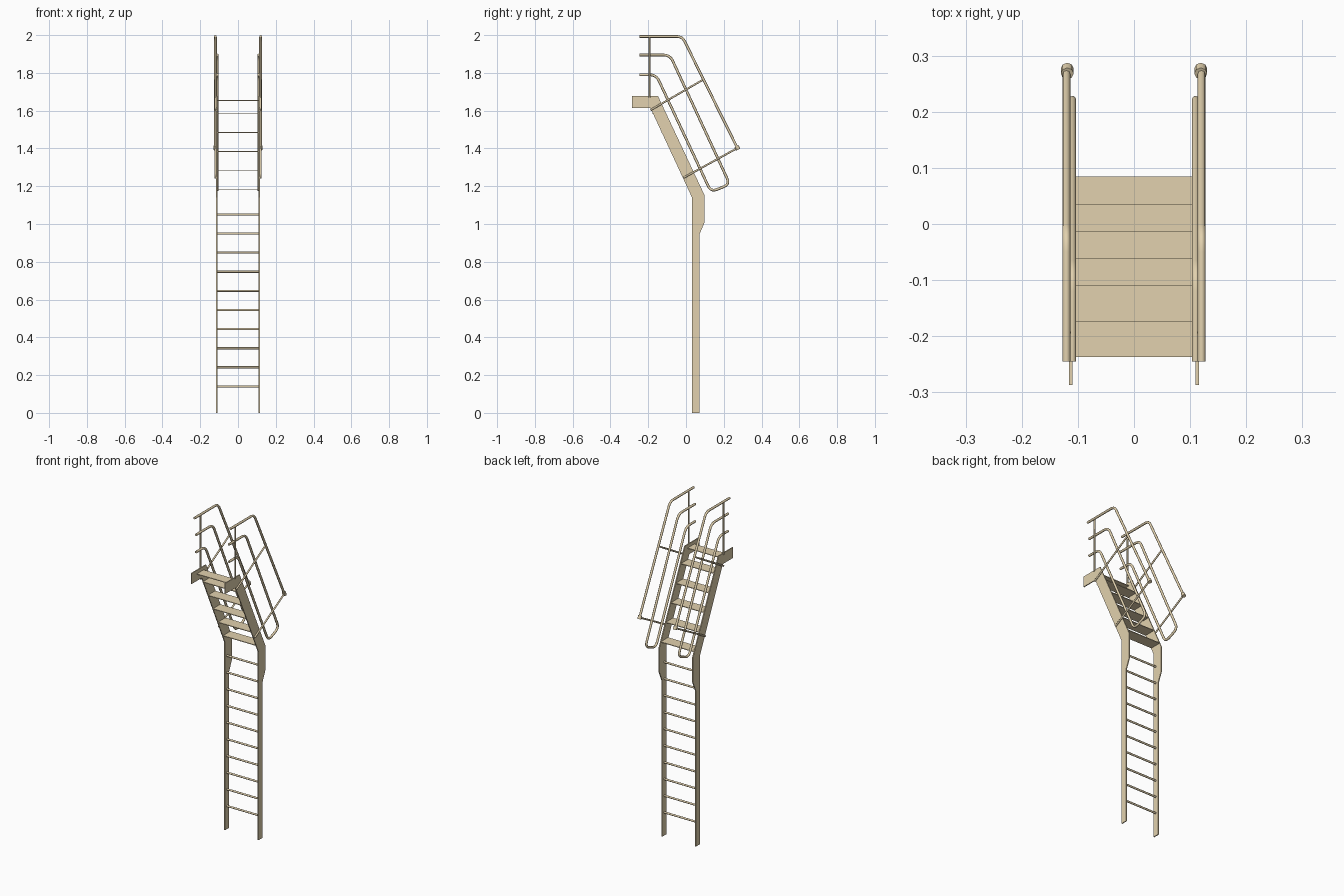
import bpy, bmesh, math
from mathutils import Vector

cube = bpy.data.objects.get("Cube")
if cube:
    bpy.data.objects.remove(cube, do_unlink=True)

# One sandy tan for everything
tan = bpy.data.materials.new("sandy_tan")
tan.use_nodes = True
colour = (0.76, 0.64, 0.425, 1)
tan.diffuse_color = colour
tan.node_tree.nodes["Principled BSDF"].inputs["Base Color"].default_value = colour


def activate(obj):
    bpy.ops.object.select_all(action='DESELECT')
    bpy.context.view_layer.objects.active = obj
    obj.select_set(True)


def rounded(points, radius):
    """Replace inner corners of a path with short arcs."""
    pts = [Vector(p) for p in points]
    out = [pts[0]]
    for a, b, c in zip(pts, pts[1:], pts[2:]):
        start = b + (a - b).normalized() * radius
        end = b + (c - b).normalized() * radius
        for i in range(6):
            t = i / 5
            out.append(start.lerp(b, t).lerp(b.lerp(end, t), t))
    return out + [pts[-1]]


def tube(name, points, radius, bend=0.0):
    curve = bpy.data.curves.new(name, 'CURVE')
    curve.dimensions = '3D'
    curve.bevel_depth = radius
    curve.bevel_resolution = 2
    curve.use_fill_caps = True
    path = rounded(points, bend) if bend else points
    spline = curve.splines.new('POLY')
    spline.points.add(len(path) - 1)
    for point, co in zip(spline.points, path):
        point.co = (*co, 1)
    obj = bpy.data.objects.new(name, curve)
    bpy.context.collection.objects.link(obj)
    activate(obj)
    bpy.ops.object.convert(target='MESH')
    obj = bpy.context.object
    obj.data.materials.clear()
    obj.data.materials.append(tan)
    bpy.ops.object.shade_smooth_by_angle(angle=math.radians(50))


def plate(name, outline, x, thickness):
    """Extrude a side (y, z) outline along x."""
    bm = bmesh.new()
    face = bm.faces.new([bm.verts.new((x - thickness / 2, y, z)) for y, z in outline])
    grown = bmesh.ops.extrude_face_region(bm, geom=[face])
    moved = [v for v in grown["geom"] if isinstance(v, bmesh.types.BMVert)]
    bmesh.ops.translate(bm, verts=moved, vec=(thickness, 0, 0))
    bmesh.ops.recalc_face_normals(bm, faces=bm.faces)
    mesh = bpy.data.meshes.new(name)
    bm.to_mesh(mesh)
    bm.free()
    mesh.materials.append(tan)
    obj = bpy.data.objects.new(name, mesh)
    bpy.context.collection.objects.link(obj)


# Side profiles as (y, z)
STRINGER = [(0.032, 0), (0.071, 0), (0.071, 0.945), (0.097, 1.005), (0.097, 1.155),
            (-0.148, 1.677), (-0.287, 1.677), (-0.287, 1.613), (-0.188, 1.613), (0.032, 1.14)]
TOP_RAIL = [(-0.245, 1.993), (-0.02, 1.993), (0.272, 1.402)]
LOOP_RAIL = [(-0.245, 1.895), (-0.085, 1.895), (0.232, 1.21), (0.132, 1.17),
             (-0.158, 1.79), (-0.245, 1.79)]
BRACES = {"lower": [(-0.013, 1.245), (0.272, 1.402)],
          "upper": [(-0.188, 1.603), (0.087, 1.762)]}

for side, s in (("left", 1), ("right", -1)):
    def at(x, profile):
        return [(s * x, y, z) for y, z in profile]

    # Stringer and handrails
    plate(side + "_stringer", STRINGER, s * 0.1125, 0.006)
    tube(side + "_top_rail", at(0.1205, TOP_RAIL), 0.007, 0.03)
    tube(side + "_loop_rail", at(0.11, LOOP_RAIL), 0.007, 0.035)
    tube(side + "_rail_post", at(0.117, [(-0.193, 1.67), (-0.193, 1.99)]), 0.005)
    for level, path in BRACES.items():
        tube(f"{side}_{level}_brace", at(0.12, path), 0.005)
    # Collar on the low end of the top rail
    tube(side + "_rail_collar", at(0.119, [(0.268, 1.412), (0.277, 1.394)]), 0.0115)

# Ladder rungs
for i in range(10):
    z = 0.14 + i * 0.1012
    tube(f"rung_{i + 1}", [(-0.112, 0.051, z), (0.112, 0.051, z)], 0.0058)

# Stair treads, given by back edge and height, with the landing tread last
treads = [(0.0845 - i * 0.0485, 1.184 + i * 0.1) for i in range(5)] + [(-0.173, 1.654)]
for i, (back, z) in enumerate(treads):
    front = back - (0.064 if i == 5 else 0.07)
    plate(f"tread_{i + 1}", [(front, z - 0.002), (back, z - 0.002),
                             (back, z + 0.002), (front, z + 0.002)], 0, 0.224)
